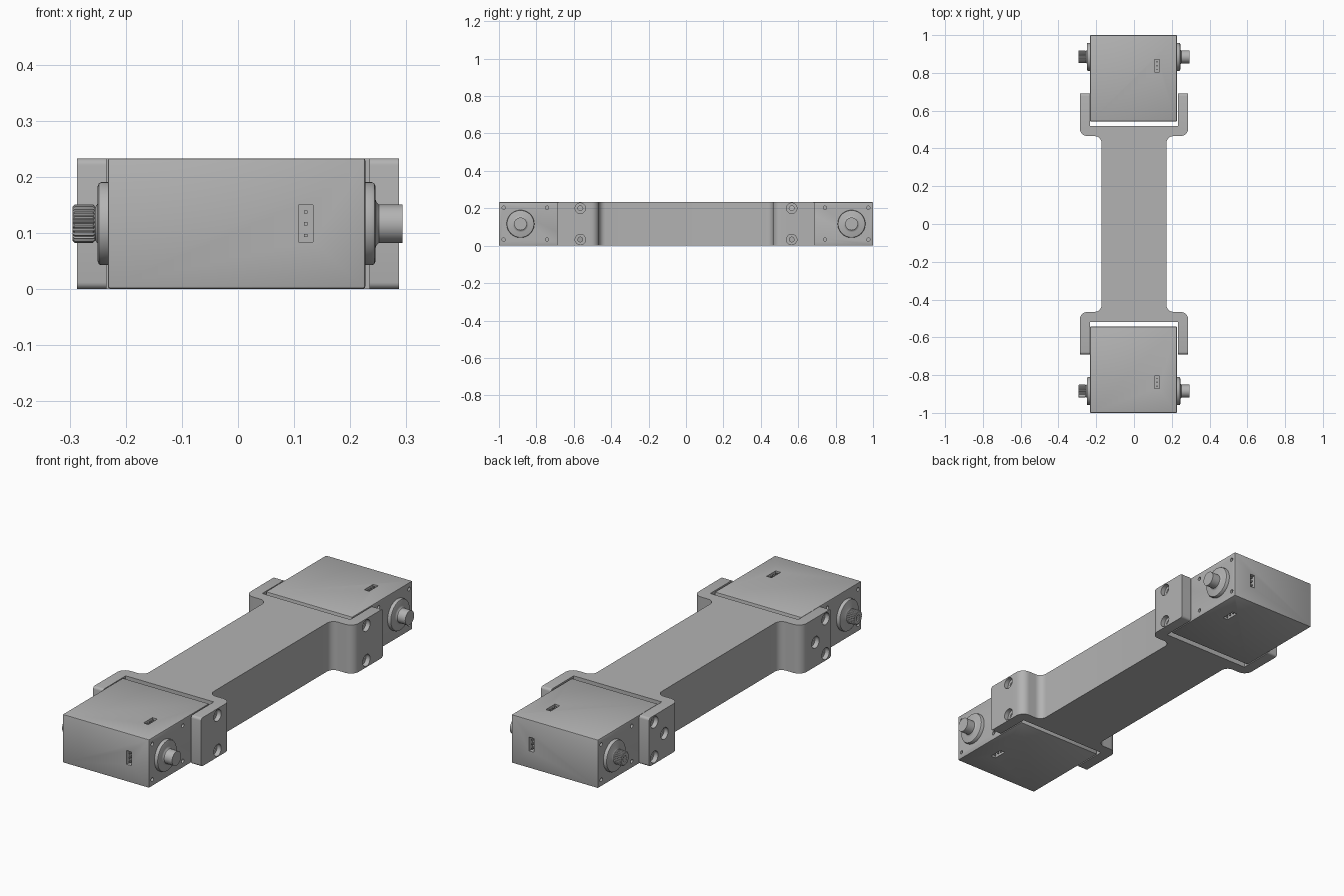
import bpy, bmesh, math
from mathutils import Matrix, Vector

cube = bpy.data.objects.get("Cube")
if cube:
    bpy.data.objects.remove(cube, do_unlink=True)

H = 0.233            # overall height
MID = H / 2
AXLE_Y = 0.885       # drive axis distance from the centre

grey = bpy.data.materials.new("plain grey")
grey.use_nodes = True
grey.diffuse_color = (0.45, 0.45, 0.45, 1)
grey.node_tree.nodes["Principled BSDF"].inputs["Base Color"].default_value = grey.diffuse_color


def finish(name, bm):
    bmesh.ops.recalc_face_normals(bm, faces=bm.faces[:])
    mesh = bpy.data.meshes.new(name)
    bm.to_mesh(mesh)
    bm.free()
    obj = bpy.data.objects.new(name, mesh)
    bpy.context.collection.objects.link(obj)
    mesh.materials.append(grey)
    return obj


def select(obj):
    bpy.ops.object.select_all(action='DESELECT')
    obj.select_set(True)
    bpy.context.view_layer.objects.active = obj


def smooth(obj):
    select(obj)
    bpy.ops.object.shade_smooth_by_angle(angle=math.radians(35))


def box(bm, lo, hi):
    lo, hi = Vector(lo), Vector(hi)
    size = Matrix.Diagonal((*(hi - lo), 1))
    return bmesh.ops.create_cube(bm, size=1, matrix=Matrix.Translation((lo + hi) / 2) @ size)


def lathe(bm, profile, y, z, segments=32, tooth=1.0):
    """Turn (x, radius) pairs about an axis along x; tooth < 1 makes splines."""
    rings = []
    for x, r in profile:
        ring = []
        for i in range(segments):
            a = math.tau * i / segments
            rr = r * (tooth if i // 2 % 2 else 1)
            ring.append(bm.verts.new((x, y + rr * math.cos(a), z + rr * math.sin(a))))
        rings.append(ring)
    for a, b in zip(rings, rings[1:]):
        for i in range(segments):
            j = (i + 1) % segments
            bm.faces.new((a[i], a[j], b[j], b[i]))
    bm.faces.new(rings[0])
    bm.faces.new(rings[-1])


def cut(obj, bm):
    cutter = finish("cutter", bm)
    cutter.hide_render = True
    mod = obj.modifiers.new("cut", 'BOOLEAN')
    mod.operation = 'DIFFERENCE'
    mod.solver = 'EXACT'
    mod.object = cutter
    select(obj)
    bpy.ops.object.modifier_apply(modifier=mod.name)
    bpy.data.objects.remove(cutter, do_unlink=True)


def arc(cx, cy, r, start, end, steps=8):
    angles = [math.radians(start + (end - start) * i / steps) for i in range(steps + 1)]
    return [(cx + r * math.cos(a), cy + r * math.sin(a)) for a in angles]


# Connecting link: one quarter outline, mirrored and extruded
TIP = 0.69
quarter = (arc(0.207, 0.43, 0.035, 180, 90) + arc(0.245, 0.507, 0.042, -90, 0)
           + [(0.287, TIP), (0.234, TIP), (0.234, 0.518)])
half = quarter + [(-x, y) for x, y in reversed(quarter)]
outline = half + [(-x, -y) for x, y in half]
bm = bmesh.new()
base = bm.faces.new([bm.verts.new((x, y, 0)) for x, y in outline])
ext = bmesh.ops.extrude_face_region(bm, geom=[base])
bmesh.ops.translate(bm, vec=(0, 0, H), verts=[g for g in ext["geom"] if isinstance(g, bmesh.types.BMVert)])
tips = [e for e in bm.edges
        if all(abs(abs(v.co.y) - TIP) < 1e-4 for v in e.verts)
        and abs(e.verts[0].co.z - e.verts[1].co.z) < 1e-4]
bmesh.ops.bevel(bm, geom=tips, offset=0.012, segments=4, profile=0.5, affect='EDGES')
link = finish("connecting_link", bm)

# Counterbored screw holes through the link arms
bm = bmesh.new()
for end in (-1, 1):
    for side, y, z in ((1, 0.565, 0.033), (1, 0.565, 0.2),
                       (-1, 0.65, 0.033), (-1, 0.65, 0.2), (-1, 0.573, MID)):
        bore = [(0.31, 0.028), (0.265, 0.028), (0.265, 0.013), (0.22, 0.013)]
        lathe(bm, [(side * x, r) for x, r in bore], end * y, z, 24)
cut(link, bm)
smooth(link)

# Motor units at both ends
LEFT, RIGHT = 0.227, -0.232
for end, label in ((-1, "front"), (1, "rear")):
    axle = end * AXLE_Y
    inner, outer = sorted((end * 0.543, end * 1.0))

    # Case with slightly softened edges
    bm = bmesh.new()
    box(bm, (RIGHT, inner, 0.001), (LEFT, outer, H))
    bmesh.ops.bevel(bm, geom=bm.edges[:], offset=0.004, segments=2, profile=0.5, affect='EDGES')
    case = finish(label + "_motor_case", bm)

    # Plug sockets on the top, bottom and end, and the small corner holes
    bm = bmesh.new()
    pins = bmesh.new()
    sy = end * 0.838
    for z in (0, H):
        box(bm, (0.108, sy - 0.034, z - 0.025), (0.134, sy + 0.034, z + 0.025))
        zp = 0.015 if z == 0 else H - 0.015
        for k in (-1, 0, 1):
            box(pins, (0.118, sy + k * 0.021 - 0.003, zp - 0.012), (0.124, sy + k * 0.021 + 0.003, zp + 0.012))
    box(bm, (0.108, end - 0.025, MID - 0.033), (0.134, end + 0.025, MID + 0.033))
    yp = end * 0.985
    for k in (-1, 0, 1):
        z = MID + k * 0.021
        box(pins, (0.118, yp - 0.012, z - 0.003), (0.124, yp + 0.012, z + 0.003))
    for face in (LEFT, RIGHT):
        for y in (0.975, 0.743):
            for z in (0.033, 0.203):
                lathe(bm, [(face - 0.02, 0.009), (face + 0.02, 0.009)], end * y, z, 16)
    cut(case, bm)
    smooth(case)
    finish(label + "_socket_pins", pins)

    # Plain idler boss on the left side
    bm = bmesh.new()
    lathe(bm, [(LEFT - 0.005, 0.074), (0.239, 0.074), (0.243, 0.072), (0.245, 0.067), (0.245, 0.044),
               (0.247, 0.038), (0.251, 0.034), (0.293, 0.034)], axle, MID, 48)
    smooth(finish(label + "_idler_boss", bm))

    # Flange and splined output shaft on the right side
    bm = bmesh.new()
    lathe(bm, [(RIGHT + 0.005, 0.074), (-0.244, 0.074), (-0.248, 0.072), (-0.25, 0.067), (-0.25, 0.036),
               (-0.254, 0.03), (-0.26, 0.03)], axle, MID, 48)
    smooth(finish(label + "_output_flange", bm))
    bm = bmesh.new()
    lathe(bm, [(-0.255, 0.031), (-0.258, 0.034), (-0.291, 0.034), (-0.295, 0.03),
               (-0.295, 0.014), (-0.262, 0.014)], axle, MID, 100, 0.92)
    smooth(finish(label + "_output_spline", bm))
